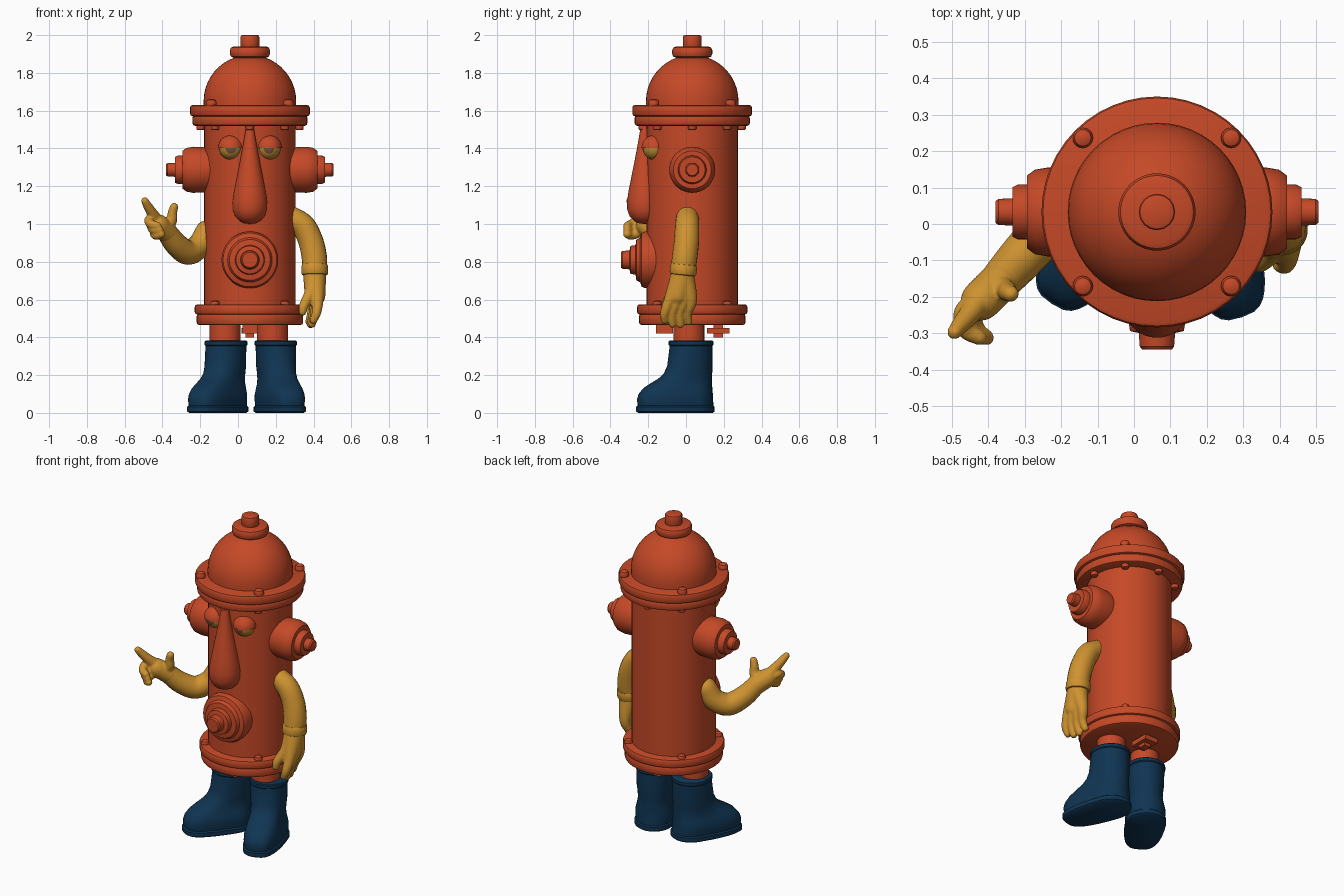
import bpy, bmesh, math
from mathutils import Vector, Matrix

if "Cube" in bpy.data.objects:
    bpy.data.objects.remove(bpy.data.objects["Cube"])


def material(name, col):
    m = bpy.data.materials.new(name)
    m.diffuse_color = (*col, 1)
    m.use_nodes = True
    m.node_tree.nodes["Principled BSDF"].inputs["Base Color"].default_value = m.diffuse_color
    return m


RED = material("hydrant red", (0.56, 0.066, 0.02))
YELLOW = material("ochre yellow", (0.62, 0.29, 0.03))
NAVY = material("boot navy", (0.005, 0.035, 0.085))
EYE = material("eye yellow", (0.50, 0.27, 0.03))
IRIS = material("iris brown", (0.20, 0.075, 0.05))
CX, CY = 0.063, 0.033  # body axis


def finish(name, bm, mats, angle=35):
    bmesh.ops.recalc_face_normals(bm, faces=bm.faces)
    me = bpy.data.meshes.new(name)
    bm.to_mesh(me)
    bm.free()
    ob = bpy.data.objects.new(name, me)
    bpy.context.collection.objects.link(ob)
    for m in mats:
        me.materials.append(m)
    bpy.ops.object.select_all(action='DESELECT')
    ob.select_set(True)
    bpy.context.view_layer.objects.active = ob
    bpy.ops.object.shade_smooth_by_angle(angle=math.radians(angle))
    return ob


def loft(bm, rings):
    """Skin a list of equal-length point rings and cap both ends."""
    vs = [[bm.verts.new(p) for p in r] for r in rings]
    n = len(vs[0])
    for a, b in zip(vs, vs[1:]):
        for i in range(n):
            bm.faces.new((a[i], a[(i + 1) % n], b[(i + 1) % n], b[i]))
    bm.faces.new(vs[0])
    bm.faces.new(vs[-1])


def lathe(name, prof, loc, axis=(0, 0, 1), mats=(RED,), seg=48):
    """Spin (radius, height) points around an axis through loc."""
    M = Matrix.Translation(loc) @ Vector((0, 0, 1)).rotation_difference(Vector(axis)).to_matrix().to_4x4()
    bm = bmesh.new()
    loft(bm, [[M @ Vector((max(r, 0.0005) * math.cos(t), max(r, 0.0005) * math.sin(t), h))
               for t in (2 * math.pi * i / seg for i in range(seg))] for r, h in prof])
    return finish(name, bm, mats)


def add_tube(bm, pts, steps=6, seg=20):
    """Round-ended tube through (x, y, z, radius) points."""
    P = [Vector(p) for p in pts]
    P = [2 * P[0] - P[1]] + P + [2 * P[-1] - P[-2]]
    path = []
    for i in range(1, len(P) - 2):
        a, b, c, d = P[i - 1:i + 3]
        for s in range(steps):
            t = s / steps
            path.append(0.5 * (2 * b + (c - a) * t + (2 * a - 5 * b + 4 * c - d) * t * t
                               + (3 * b - a - 3 * c + d) * t ** 3))
    path.append(P[-2])
    pos = [p.xyz for p in path]
    tan = [(pos[min(i + 1, len(pos) - 1)] - pos[max(i - 1, 0)]).normalized() for i in range(len(pos))]
    u = tan[0].orthogonal().normalized()
    rings = []

    def ring(c, r):
        v = t.cross(u)
        rings.append([c + r * (math.cos(k) * u + math.sin(k) * v)
                      for k in (2 * math.pi * j / seg for j in range(seg))])
    caps = [math.radians(x) for x in (85, 60, 40, 20)]
    for i, (c, t) in enumerate(zip(pos, tan)):
        u = (u - t * u.dot(t)).normalized()
        r = path[i].w
        if i == 0:
            for k in caps:
                ring(c - t * r * math.sin(k), r * math.cos(k))
        ring(c, r)
        if i == len(pos) - 1:
            for k in reversed(caps):
                ring(c + t * r * math.sin(k), r * math.cos(k))
    loft(bm, rings)


def tubes(name, paths, mat, fuse=False):
    bm = bmesh.new()
    for p in paths:
        add_tube(bm, p)
    ob = finish(name, bm, [mat], 60)
    if fuse:  # blend the overlapping tubes into one soft skin
        m = ob.modifiers.new("fuse", 'REMESH')
        m.mode, m.voxel_size, m.use_smooth_shade = 'VOXEL', 0.006, True
        s = ob.modifiers.new("soften", 'SMOOTH')
        s.factor, s.iterations = 0.5, 4
    return ob


def disc(z0, z1, r, b=0.014):
    """Profile of a disc with rounded rim."""
    return [(0, z0), (r - b, z0), (r - b * .3, z0 + b * .3), (r, z0 + b),
            (r, z1 - b), (r - b * .3, z1 - b * .3), (r - b, z1), (0, z1)]


# Barrel, flanges, dome and top nut
axis = (CX, CY, 0)
lathe("barrel", [(0, .5), (.242, .5), (.242, 1.56), (0, 1.56)], axis)
lathe("top_flange_lower", disc(1.52, 1.575, .305), axis)
lathe("top_flange_upper", disc(1.57, 1.63, .317), axis)
lathe("bottom_flange_lower", disc(.465, .525, .282), axis)
lathe("bottom_flange_upper", disc(.52, .575, .292), axis)
lathe("dome", [(0, 1.6), (.245, 1.6), (.245, 1.65)]
      + [(.245 * math.cos(a), 1.65 + .245 * math.sin(a)) for a in
         (math.radians(8 * i) for i in range(1, 11))] + [(0, 1.895)], axis)
lathe("dome_cap", disc(1.88, 1.94, .106, .02), axis)
lathe("dome_nut", disc(1.93, 2.0, .05, .01), axis, seg=16)

# Flange bolts, above and below each flange
for i in range(4):
    a = math.radians(45 + 90 * i)
    dx, dy = math.cos(a), math.sin(a)
    p = (CX + .288 * dx, CY + .288 * dy, 0)
    lathe("top_bolt", disc(1.61, 1.662, .028, .018), p, seg=16)
    lathe("bottom_bolt", disc(.56, .595, .024, .014), (CX + .262 * dx, CY + .262 * dy, 0), seg=16)
for i in range(8):
    a = math.radians(45 * i)
    p = (CX + .262 * math.cos(a), CY + .262 * math.sin(a), 0)
    lathe("under_bolt", disc(1.497, 1.53, .022, .008), p, seg=12)

# Side and front nozzles
side = [(0, .15), (.105, .15), (.118, .22), (.122, .30), (.116, .335), (.1, .357), (.075, .357), (.075, .382),
        (.068, .397), (.037, .397), (.036, .435), (.03, .443), (0, .443)]
for s in (-1, 1):
    lathe("side_nozzle", side, (CX, CY, 1.287), (s, 0.0001, 0))
lathe("front_nozzle", [(0, .18), (.148, .18), (.15, .25), (.142, .268), (.118, .276), (.108, .296), (.078, .3),
                       (.074, .327), (.05, .332), (.047, .37), (.04, .378), (0, .378)],
      (CX, CY, .81), (0, -1, 0))

# Drooping nose
lathe("nose", [(0, 1.0), (.03, 1.004), (.055, 1.016), (.078, 1.04), (.091, 1.075), (.092, 1.12), (.085, 1.17),
               (.073, 1.23), (.055, 1.32), (.038, 1.41), (.024, 1.49), (.016, 1.54), (0, 1.55)],
      (CX, -.22, 0))

# Eyes with heavy upper lids
R = .062
for s in (-1, 1):
    c = Vector((CX + s * .101, -.168, 1.402))
    ball = [(R * math.sin(k), -R * math.cos(k)) for k in (math.radians(8 * i) for i in range(23))]
    eye = lathe("eye", ball, c, (0, -1, 0), (EYE, IRIS), 32)
    for f in eye.data.polygons:
        d = f.center - c
        if d.y < 0 and math.hypot(d.x, d.z) < R * math.sin(math.radians(24)):
            f.material_index = 1
    L = R + .006
    lid = [(0, 0)] + [(L * math.cos(k), L * math.sin(k)) for k in (math.radians(9 * i) for i in range(11))]
    lathe("eyelid", lid, c, seg=32)

# Legs and the fittings beneath the barrel
for x in (-.068, .182):
    lathe("leg", [(0, .3), (.082, .3), (.082, .5), (0, .5)], (x, .015, 0), seg=32)


def box(name, loc, size):
    bm = bmesh.new()
    bmesh.ops.create_cube(bm, size=1, matrix=Matrix.Translation(loc) @ Matrix.Diagonal((*size, 1)))
    finish(name, bm, [RED])


box("rear_fitting_post", (CX, .17, .44), (.045, .05, .08))
box("rear_fitting_bar", (CX, .17, .435), (.09, .12, .03))
box("front_fitting", (CX, -.115, .45), (.08, .09, .06))

# Boots: stacked outlines of (height, heel, toe, half width)
SHAPE = [(0, .115, .285, .106), (.008, .125, .297, .116), (.032, .125, .297, .116), (.038, .118, .288, .108),
         (.07, .115, .292, .112), (.1, .113, .283, .111), (.13, .112, .258, .104), (.155, .112, .22, .098),
         (.18, .112, .175, .096), (.21, .113, .143, .098), (.25, .115, .125, .103), (.355, .113, .112, .106),
         (.36, .118, .117, .111), (.378, .118, .117, .111), (.383, .112, .112, .105)]


def boot(name, loc, turn):
    M = Matrix.Translation(loc) @ Matrix.Rotation(math.radians(turn), 4, 'Z')
    bm, rings = bmesh.new(), []
    for z, heel, toe, w in SHAPE:
        e = max(.62, min(1, w / toe + .1))
        ring = []
        for i in range(40):
            c, s = math.cos(math.tau * i / 40), math.sin(math.tau * i / 40)
            y = heel * s if s > 0 else -toe * abs(s) ** (1 if e > .95 else .9)
            x = w * math.copysign(abs(c) ** (e if s < 0 else 1), c)
            ring.append(M @ Vector((x, y, z)))
        rings.append(ring)
    loft(bm, rings)
    finish(name, bm, [NAVY], 40)


boot("right_boot", (-.064, .03, 0), -33)
boot("left_boot", (.2, .025, 0), 19)

# Hanging arm with cuff, palm and fingers
tubes("left_arm", [[(.28, .008, 1.035, .06), (.345, .006, .99, .064), (.385, .003, .91, .066),
                    (.403, -.006, .83, .067), (.406, -.014, .77, .066)]], YELLOW)
W = (.406, -.018, .735, .062)
lathe("left_cuff", disc(0, .06, .071, .012), (.406, -.017, .728), (0, .1, 1), (YELLOW,), 32)
fingers = [[W, (.42 - .004 * i, -.083 + .036 * i, .6, .034),
            (.415 - .008 * i, -.112 + .04 * i, .53, .025),
            (.40 - .008 * i, -.113 + .042 * i, z, .02)] for i, z in enumerate((.49, .47, .468, .482))]
thumb = [W, (.385, -.07, .64, .034), (.35, -.105, .57, .026), (.342, -.112, .535, .021)]
tubes("left_hand", [[W, (.408, -.045, .62, .055)], thumb] + fingers, YELLOW, True)

# Raised arm with pointing hand
tubes("right_arm", [[(-.165, .035, .96, .06), (-.205, .01, .885, .064), (-.265, -.045, .85, .066),
                     (-.325, -.11, .89, .062), (-.375, -.165, .955, .055)]], YELLOW)
W = (-.37, -.16, .95, .056)
curled = [[(-.41, -.20, .985, .03), (-.468 + .014 * i, -.24 - .006 * i, 1.02 - .033 * i, .026),
           (-.462 + .015 * i, -.29, 1.0 - .03 * i, .024), (-.425 + .01 * i, -.312, .99 - .022 * i, .021)]
          for i in range(3)]
tubes("right_hand", [[W, (-.42, -.21, .995, .056)],
                     [(-.42, -.2, 1.0, .04), (-.45, -.245, 1.05, .03), (-.475, -.275, 1.09, .025),
                      (-.493, -.297, 1.122, .02)],
                     [(-.38, -.175, .98, .04), (-.352, -.182, 1.02, .03), (-.347, -.187, 1.06, .025),
                      (-.338, -.192, 1.09, .022)]] + curled, YELLOW, True)
